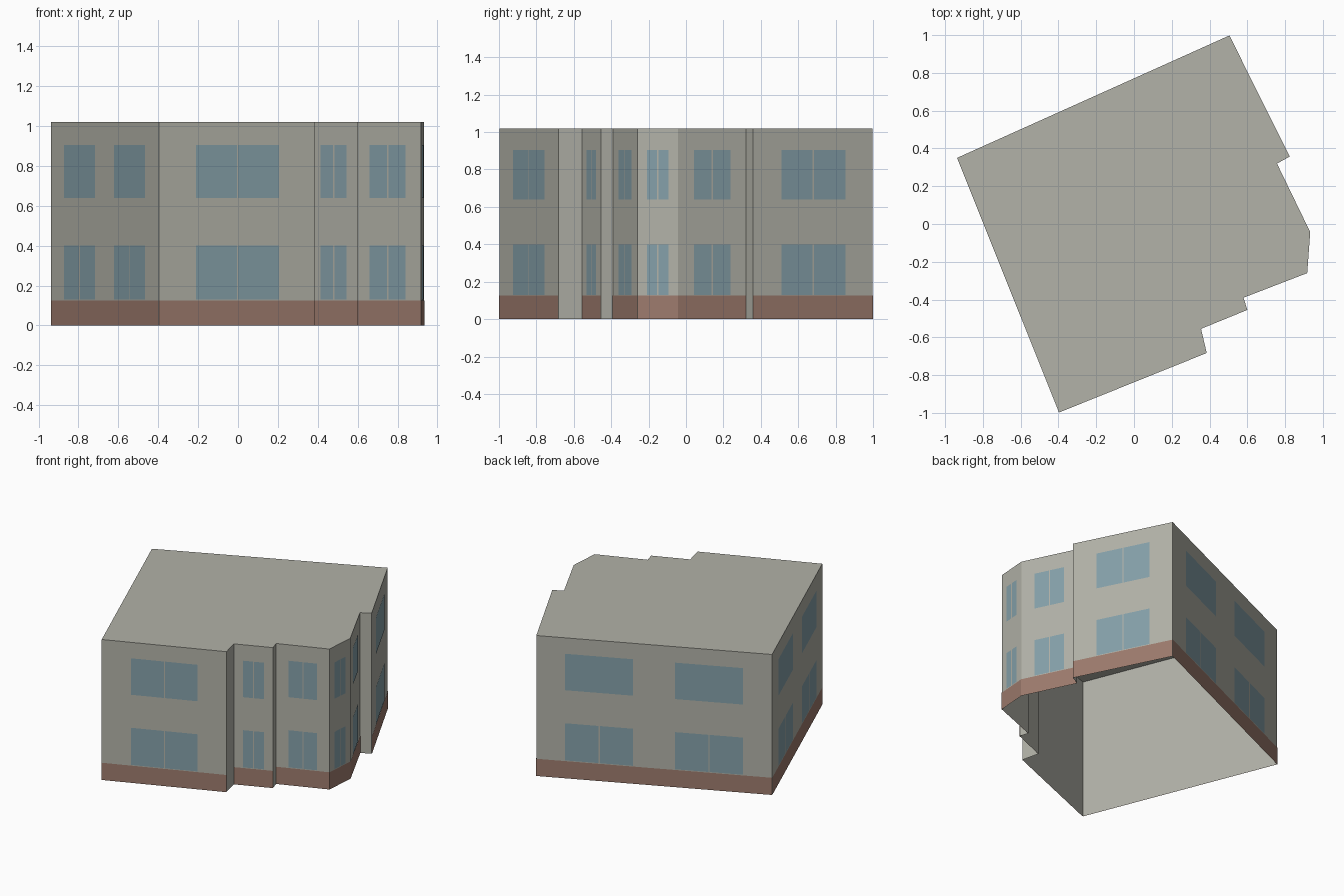
import bpy
import bmesh
from mathutils import Vector

cube = bpy.data.objects.get("Cube")
if cube:
    bpy.data.objects.remove(cube, do_unlink=True)

HEIGHT = 1.02
PLINTH_TOP = 0.125
OFFSET = 0.002          # plates sit just proud of the wall
GAP = 0.008             # mullion width
ROWS = {"lower": (0.13, 0.4), "upper": (0.64, 0.905)}

# Footprint corners, counter-clockwise from the left corner
FOOTPRINT = [Vector(p) for p in (
    (-0.937, 0.35), (-0.397, -0.998), (0.385, -0.683), (0.355, -0.555),
    (0.6, -0.455), (0.58, -0.39), (0.917, -0.26), (0.933, -0.043),
    (0.757, 0.32), (0.825, 0.357), (0.505, 0.998))]

SINGLE = [(0.237, 0.77)]
DOUBLE = [(0.123, 0.411), (0.589, 0.877)]


def make_material(name, rgb):
    mat = bpy.data.materials.new(name)
    mat.use_nodes = True
    colour = (*rgb, 1.0)
    mat.diffuse_color = colour
    mat.node_tree.nodes["Principled BSDF"].inputs["Base Color"].default_value = colour
    return mat


def make_object(name, bm, mat):
    mesh = bpy.data.meshes.new(name)
    bm.to_mesh(mesh)
    bm.free()
    mesh.materials.append(mat)
    obj = bpy.data.objects.new(name, mesh)
    bpy.context.collection.objects.link(obj)
    return obj


def add_panel(bm, a, b, start, end, z0, z1, offset=0.0):
    """Upright quad on wall a-b, between two distances along it."""
    along = (b - a).normalized()
    out = Vector((along.y, -along.x)) * offset
    p, q = a + along * start + out, a + along * end + out
    corners = ((p, z0), (q, z0), (q, z1), (p, z1))
    bm.faces.new([bm.verts.new((c.x, c.y, z)) for c, z in corners])


wall_grey = make_material("wall grey", (0.445, 0.445, 0.392))
plinth_brown = make_material("plinth brown", (0.337, 0.198, 0.153))
glass_blue = make_material("glass blue", (0.235, 0.352, 0.397))

walls = list(zip(FOOTPRINT, FOOTPRINT[1:] + FOOTPRINT[:1]))
LEFT_WALL, BACK_WALL = 0, len(walls) - 1

# Shell: walls and flat roof, open underneath
shell = bmesh.new()
roof = shell.faces.new([shell.verts.new((p.x, p.y, HEIGHT)) for p in FOOTPRINT])
for a, b in walls:
    add_panel(shell, a, b, 0, (b - a).length, 0, HEIGHT)
bmesh.ops.remove_doubles(shell, verts=shell.verts, dist=0.0001)
make_object("walls_and_roof", shell, wall_grey)

# Plinth band and windows on every wall except the short returns
plinth = bmesh.new()
windows = {row: bmesh.new() for row in ROWS}
for i, (a, b) in enumerate(walls):
    length = (b - a).length
    if length < 0.15:
        continue
    add_panel(plinth, a, b, 0, length, 0, PLINTH_TOP, OFFSET)
    wide = i in (LEFT_WALL, BACK_WALL)
    for row, (z0, z1) in ROWS.items():
        for start, end in (DOUBLE if wide else SINGLE):
            s, e = start * length, end * length
            if wide and row == "upper":
                add_panel(windows[row], a, b, s, e, z0, z1, OFFSET)
                continue
            middle = (s + e) / 2
            add_panel(windows[row], a, b, s, middle - GAP / 2, z0, z1, OFFSET)
            add_panel(windows[row], a, b, middle + GAP / 2, e, z0, z1, OFFSET)
make_object("plinth", plinth, plinth_brown)
for row, bm in windows.items():
    make_object(row + "_windows", bm, glass_blue)
